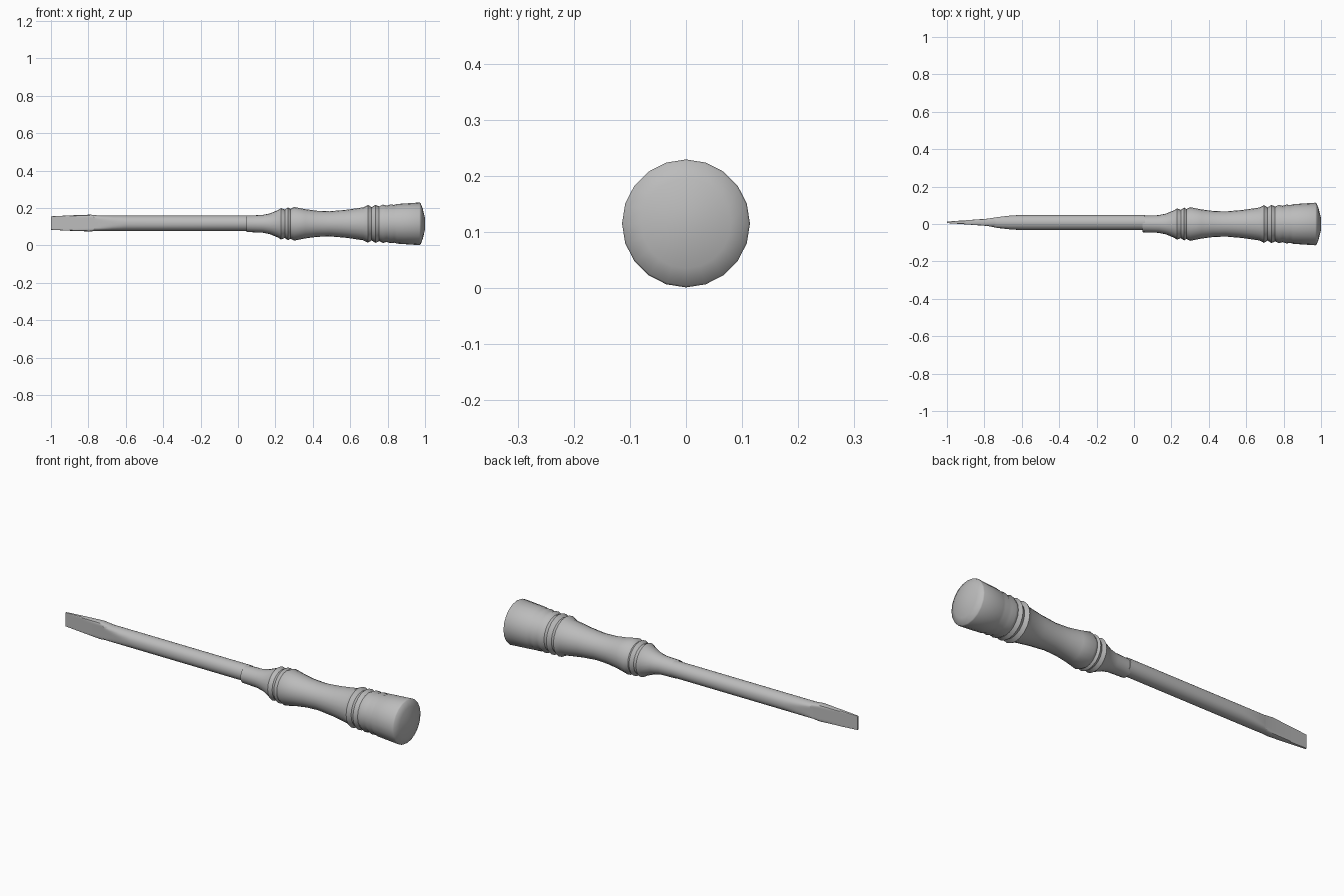
import bpy
import bmesh
from math import sin, cos, pi, radians

cube = bpy.data.objects.get("Cube")
if cube:
    bpy.data.objects.remove(cube)

GREY = bpy.data.materials.new("plain_grey")
GREY.use_nodes = True
colour = (0.5, 0.5, 0.5, 1)
GREY.diffuse_color = colour
GREY.node_tree.nodes["Principled BSDF"].inputs["Base Color"].default_value = colour


def loft(name, sections, sides, centre, angle):
    """Skin rings along x; each section is (x, radius, half thickness in y)."""
    bm = bmesh.new()
    rings = []
    for x, radius, half in sections:
        ring = []
        for i in range(sides):
            a = 2 * pi * i / sides
            y = max(-half, min(half, radius * sin(a)))
            ring.append(bm.verts.new((x, centre[0] + y, centre[1] + radius * cos(a))))
        rings.append(ring)
    for a, b in zip(rings, rings[1:]):
        for i in range(sides):
            j = (i + 1) % sides
            bm.faces.new((a[i], a[j], b[j], b[i]))
    bm.faces.new(rings[0])
    bm.faces.new(rings[-1])
    bmesh.ops.recalc_face_normals(bm, faces=bm.faces)
    mesh = bpy.data.meshes.new(name)
    bm.to_mesh(mesh)
    bm.free()
    obj = bpy.data.objects.new(name, mesh)
    bpy.context.collection.objects.link(obj)
    mesh.materials.append(GREY)
    bpy.ops.object.select_all(action="DESELECT")
    obj.select_set(True)
    bpy.context.view_layer.objects.active = obj
    bpy.ops.object.shade_smooth_by_angle(angle=radians(angle))
    return obj


# Handle: slim collar, front swell with ridges, waist, rear grip rings, domed end
handle = [(0.045, 0.044), (0.13, 0.047), (0.17, 0.055), (0.215, 0.074),
          (0.23, 0.084), (0.25, 0.076), (0.268, 0.088), (0.28, 0.08),
          (0.3, 0.09), (0.36, 0.078), (0.42, 0.07), (0.49, 0.067),
          (0.58, 0.075), (0.67, 0.088)]
for k in range(4):
    x = 0.695 + k * 0.04
    handle += [(x, 0.101 + k * 0.001), (x + 0.02, 0.089 + k * 0.004)]
handle += [(0.85, 0.106), (0.97, 0.114), (0.976, 0.111), (0.988, 0.08), (1.0, 0.03)]
loft("handle", [(x, r, 1) for x, r in handle], 20, (0, 0.115), 50)

# Shaft: round rod whose front end is ground down on both flat sides
loft("shaft", [(-0.795, 0.041, 0.012), (-0.77, 0.041, 0.021), (-0.73, 0.041, 0.029),
               (-0.67, 0.041, 0.036), (-0.6, 0.041, 0.041), (0.06, 0.041, 0.041)],
     32, (0.008, 0.118), 30)

# Blade: flat wedge, thinning and narrowing to the tip
loft("blade", [(-1, 0.036, 0.004), (-0.9, 0.041, 0.011), (-0.79, 0.045, 0.019),
               (-0.74, 0.04, 0.026)], 32, (0.009, 0.119), 30)
